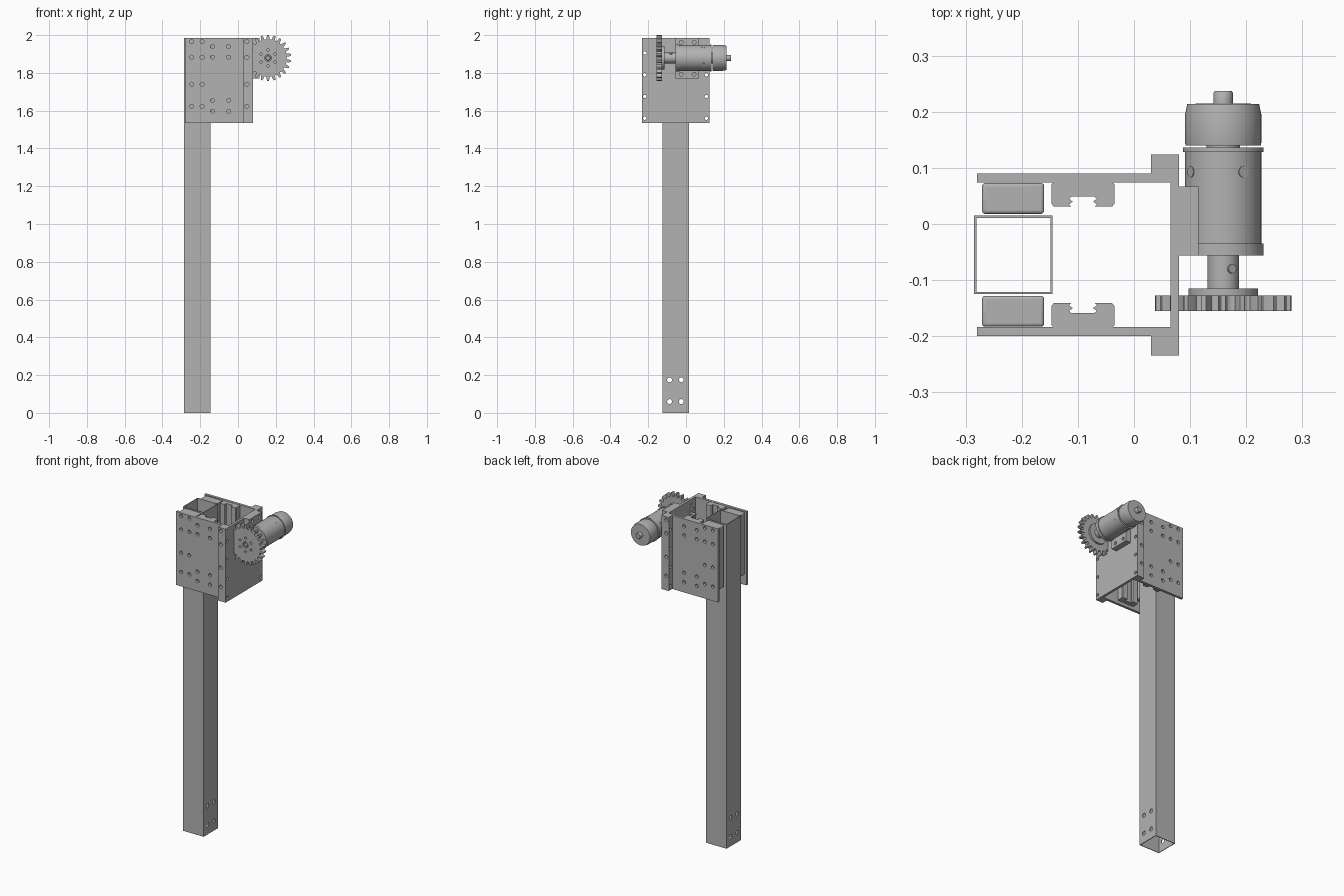
import bpy, bmesh, math
from mathutils import Matrix, Vector

if "Cube" in bpy.data.objects:
    bpy.data.objects.remove(bpy.data.objects["Cube"], do_unlink=True)

grey = bpy.data.materials.new("machined_grey")
grey.use_nodes = True
grey.diffuse_color = (0.45, 0.45, 0.45, 1)
grey.node_tree.nodes["Principled BSDF"].inputs["Base Color"].default_value = (0.45, 0.45, 0.45, 1)


def finish(name, bm):
    bmesh.ops.recalc_face_normals(bm, faces=bm.faces[:])
    mesh = bpy.data.meshes.new(name)
    bm.to_mesh(mesh)
    bm.free()
    mesh.materials.append(grey)
    ob = bpy.data.objects.new(name, mesh)
    bpy.context.collection.objects.link(ob)
    return ob


def activate(ob):
    bpy.ops.object.select_all(action='DESELECT')
    ob.select_set(True)
    bpy.context.view_layer.objects.active = ob


def smooth(ob):
    activate(ob)
    bpy.ops.object.shade_smooth_by_angle(angle=math.radians(35))
    return ob


def box(name, x, y, z):
    bm = bmesh.new()
    bmesh.ops.create_cube(bm, size=1)
    for v in bm.verts:
        v.co = Vector([(r[0] + r[1]) / 2 + c * (r[1] - r[0]) for r, c in zip((x, y, z), v.co)])
    return finish(name, bm)


def prism(name, points, start, end, along):
    """Extrude a closed outline; along is 'y' (outline in x, z) or 'z' (outline in x, y)."""
    bm = bmesh.new()
    place = (lambda a, b, h: (a, h, b)) if along == 'y' else (lambda a, b, h: (a, b, h))
    low = [bm.verts.new(place(a, b, start)) for a, b in points]
    high = [bm.verts.new(place(a, b, end)) for a, b in points]
    bm.faces.new(low)
    bm.faces.new(high)
    for i in range(len(low)):
        j = (i + 1) % len(low)
        bm.faces.new((low[i], low[j], high[j], high[i]))
    return finish(name, bm)


def rods(name, centres, radius, length, axis, sides=16):
    """Several equal cylinders, each lying along its axis vector."""
    bm = bmesh.new()
    turn = Vector(axis).to_track_quat('Z', 'Y').to_matrix().to_4x4()
    for c in centres:
        bmesh.ops.create_cone(bm, cap_ends=True, segments=sides, radius1=radius, radius2=radius,
                              depth=length, matrix=Matrix.Translation(c) @ turn)
    return finish(name, bm)


def cut(ob, cutter):
    activate(ob)
    mod = ob.modifiers.new("cut", 'BOOLEAN')
    mod.operation = 'DIFFERENCE'
    mod.solver = 'EXACT'
    mod.object = cutter
    bpy.ops.object.modifier_apply(modifier=mod.name)
    bpy.data.objects.remove(cutter, do_unlink=True)


def lathe(name, profile, cx, cz, sides=48):
    """Revolve (radius, y) points about an axis along y."""
    bm = bmesh.new()
    rings = []
    for r, y in profile:
        rings.append([bm.verts.new((cx + r * math.cos(t), y, cz + r * math.sin(t)))
                      for t in (math.tau * i / sides for i in range(sides))])
    for a, b in zip(rings, rings[1:]):
        for i in range(sides):
            j = (i + 1) % sides
            bm.faces.new((a[i], a[j], b[j], b[i]))
    bm.faces.new(rings[0])
    bm.faces.new(rings[-1])
    return smooth(finish(name, bm))


TOP, BOTTOM = 1.985, 1.535
MID_Y = -0.055          # symmetry plane of the carriage
ROWS = (1.966, 1.883, 1.74, 1.623)
AX, AZ = 0.159, 1.879   # motor axis

# Long square tube with bolt holes near the foot
tube = box("square_tube", (-0.285, -0.145), (-0.125, 0.015), (0, TOP))
cut(tube, box("tube_bore", (-0.281, -0.149), (-0.121, 0.011), (-0.1, 2.1)))
cut(tube, rods("tube_holes", [(-0.215, y, z) for y in (-0.087, -0.025) for z in (0.06, 0.175)],
               0.013, 0.3, (1, 0, 0)))

# Cross plate with edge holes
plate = box("cross_plate", (0.065, 0.08), (-0.185, 0.074), (BOTTOM, TOP))

# Mirrored parts: side plates, corner flanges, spacer blocks, slide carriages
for side, s in (("back", 1), ("front", -1)):
    def span(a, b):
        return tuple(sorted((MID_Y + s * a, MID_Y + s * b)))

    side_plate = box(side + "_side_plate", (-0.28, 0.08), span(0.129, 0.145), (BOTTOM, TOP))
    holes = [(x, MID_Y + s * 0.137, z) for x in (-0.245, -0.19) for z in ROWS]
    holes += [(x, MID_Y + s * 0.137, z) for x in (-0.135, -0.05)
              for z in (1.939, 1.883, 1.655, 1.597)]
    cut(side_plate, rods("plate_holes", holes, 0.0105, 0.05, (0, 1, 0)))

    flange = box(side + "_corner_flange", (0.03, 0.08), span(0.145, 0.179), (BOTTOM, TOP))
    cut(flange, rods("flange_holes", [(0.047, MID_Y + s * 0.162, z) for z in ROWS],
                     0.0105, 0.1, (0, 1, 0)))
    cut(flange, rods("edge_holes", [(0.055, MID_Y + s * 0.163, z)
                                    for z in (1.56, 1.675, 1.79, 1.905)], 0.009, 0.1, (1, 0, 0)))

    block = box(side + "_spacer_block", (-0.271, -0.16), span(0.073, 0.128), (1.6, TOP - 0.003))
    bevel = block.modifiers.new("soft_edges", 'BEVEL')
    bevel.width = 0.006
    bevel.segments = 3
    smooth(block)

    # Slide carriages with a barbed rail slot
    half = [(0.020, 0.025), (0.025, 0.029), (0.018, 0.034), (0.025, 0.039), (0.021, 0.043),
            (0.052, 0.043), (0.056, 0.038), (0.056, 0.003), (0.052, 0)]
    outline = half + [(-u, v) for u, v in reversed(half)]
    outline = [(-0.091 + u, MID_Y + s * (0.129 - v)) for u, v in outline]
    for label, z in (("upper", 1.911), ("lower", 1.626)):
        prism(side + "_" + label + "_slide_carriage", outline, z - 0.072, z + 0.072, 'z')

# Motor mount pad
mount = box("motor_mount", (0.08, 0.115), (-0.056, 0.067), (1.77, TOP))
cut(mount, rods("mount_holes", [(0.1, y, z) for y in (-0.025, 0.043) for z in (1.793, 1.962)],
                0.01, 0.1, (1, 0, 0)))

# Gear motor: output collar, body, rear flange, end cap, tail shaft
lathe("gearbox_body", [(0.072, -0.056), (0.072, -0.035), (0.068, -0.035), (0.068, 0.128),
                       (0.072, 0.128), (0.072, 0.136), (0.03, 0.136), (0.03, 0.142)], AX, AZ)
lathe("motor_end_cap", [(0.067, 0.14), (0.068, 0.145), (0.068, 0.195), (0.064, 0.214),
                        (0.017, 0.215), (0.017, 0.234), (0.015, 0.237)], AX, AZ)
for i in range(4):
    a = math.radians(58 + 90 * i)
    d = Vector((math.cos(a), 0, math.sin(a)))
    smooth(rods("body_screw_%d" % i, [Vector((AX, 0.093, AZ)) + d * 0.066], 0.01, 0.006, d))

# Hub between motor and gear
lathe("gear_hub", [(0.028, -0.056), (0.028, -0.115), (0.062, -0.115), (0.062, -0.128)], AX, AZ)
smooth(rods("hub_set_screw", [(AX + 0.014, -0.08, AZ + 0.023)], 0.008, 0.01, (0.5, 0, 0.85)))

# Spur gear
TEETH = 22
step = math.tau / TEETH
tooth = [(0.099, -0.42), (0.101, -0.28), (0.113, -0.22), (0.122, -0.12),
         (0.122, 0.12), (0.113, 0.22), (0.101, 0.28), (0.099, 0.42)]
outline = [(AX + r * math.sin((i + f) * step), AZ + r * math.cos((i + f) * step))
           for i in range(TEETH) for r, f in tooth]
gear = prism("spur_gear", outline, -0.155, -0.127, 'y')
cut(gear, rods("gear_holes", [(AX + 0.042 * math.sin(i * math.tau / 6), -0.15,
                               AZ + 0.042 * math.cos(i * math.tau / 6)) for i in range(6)],
               0.007, 0.03, (0, 1, 0)))
cut(gear, rods("gear_bore", [(AX, -0.14, AZ)], 0.018, 0.1, (0, 1, 0), 24))
lathe("output_shaft", [(0.013, -0.12), (0.013, -0.152), (0.011, -0.154)], AX, AZ, 24)
smooth(gear)
